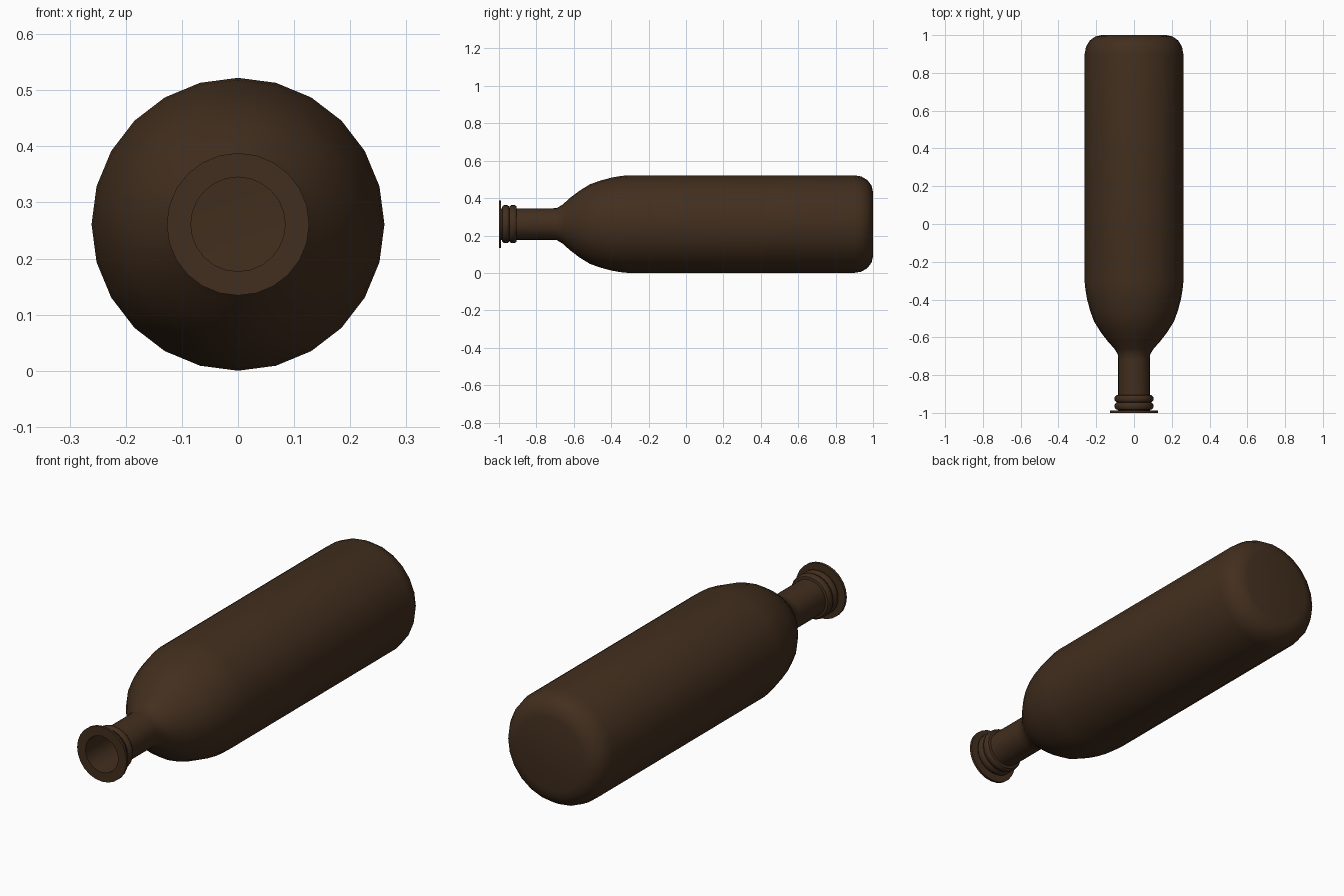
import bpy, bmesh, math

if "Cube" in bpy.data.objects:
    bpy.data.objects.remove(bpy.data.objects["Cube"])

SIDES = 24
AXIS_Z = 0.261

mat = bpy.data.materials.new("brown_glass")
mat.diffuse_color = (0.055, 0.028, 0.013, 1)
mat.use_nodes = True
mat.node_tree.nodes["Principled BSDF"].inputs["Base Color"].default_value = mat.diffuse_color


def lathe(name, profile, cap_end=False, closed=False):
    """Revolve (radius, y) points about the lying bottle axis."""
    bm = bmesh.new()
    rings = []
    for r, y in profile:
        rings.append([bm.verts.new((r * math.sin(2 * math.pi * i / SIDES), y,
                                    AXIS_Z + r * math.cos(2 * math.pi * i / SIDES)))
                      for i in range(SIDES)])
    pairs = list(zip(rings, rings[1:]))
    if closed:
        pairs.append((rings[-1], rings[0]))
    for a, b in pairs:
        for i in range(SIDES):
            j = (i + 1) % SIDES
            bm.faces.new((a[i], a[j], b[j], b[i]))
    if cap_end:
        bm.faces.new(rings[-1])
    bmesh.ops.recalc_face_normals(bm, faces=bm.faces)
    me = bpy.data.meshes.new(name)
    bm.to_mesh(me)
    bm.free()
    me.materials.append(mat)
    ob = bpy.data.objects.new(name, me)
    bpy.context.collection.objects.link(ob)
    bpy.context.view_layer.objects.active = ob
    ob.select_set(True)
    bpy.ops.object.shade_smooth_by_angle(angle=math.radians(40))
    ob.select_set(False)
    return ob


# Body: open neck, curved shoulder, straight wall, rounded base
body = [(0.084, -1.0), (0.084, -0.72), (0.086, -0.69), (0.104, -0.66),
        (0.14, -0.62), (0.178, -0.57), (0.212, -0.515), (0.232, -0.46),
        (0.248, -0.40), (0.257, -0.35), (0.261, -0.31), (0.261, 0.90)]
for k in range(1, 5):
    t = k * math.pi / 8
    body.append((0.171 + 0.09 * math.cos(t), 0.90 + 0.10 * math.sin(t)))
lathe("bottle_body", body, cap_end=True)

# Thin flange around the mouth
lathe("mouth_flange", [(0.084, -1.0), (0.127, -1.0), (0.127, -0.988),
                       (0.084, -0.988)], closed=True)

# Two rounded beads behind the flange
for n, y in enumerate((-0.964, -0.925)):
    bead = [(0.084, y - 0.02), (0.095, y - 0.018), (0.102, y - 0.008),
            (0.102, y + 0.008), (0.095, y + 0.018), (0.084, y + 0.02)]
    lathe(f"neck_bead_{n + 1}", bead, closed=True)
